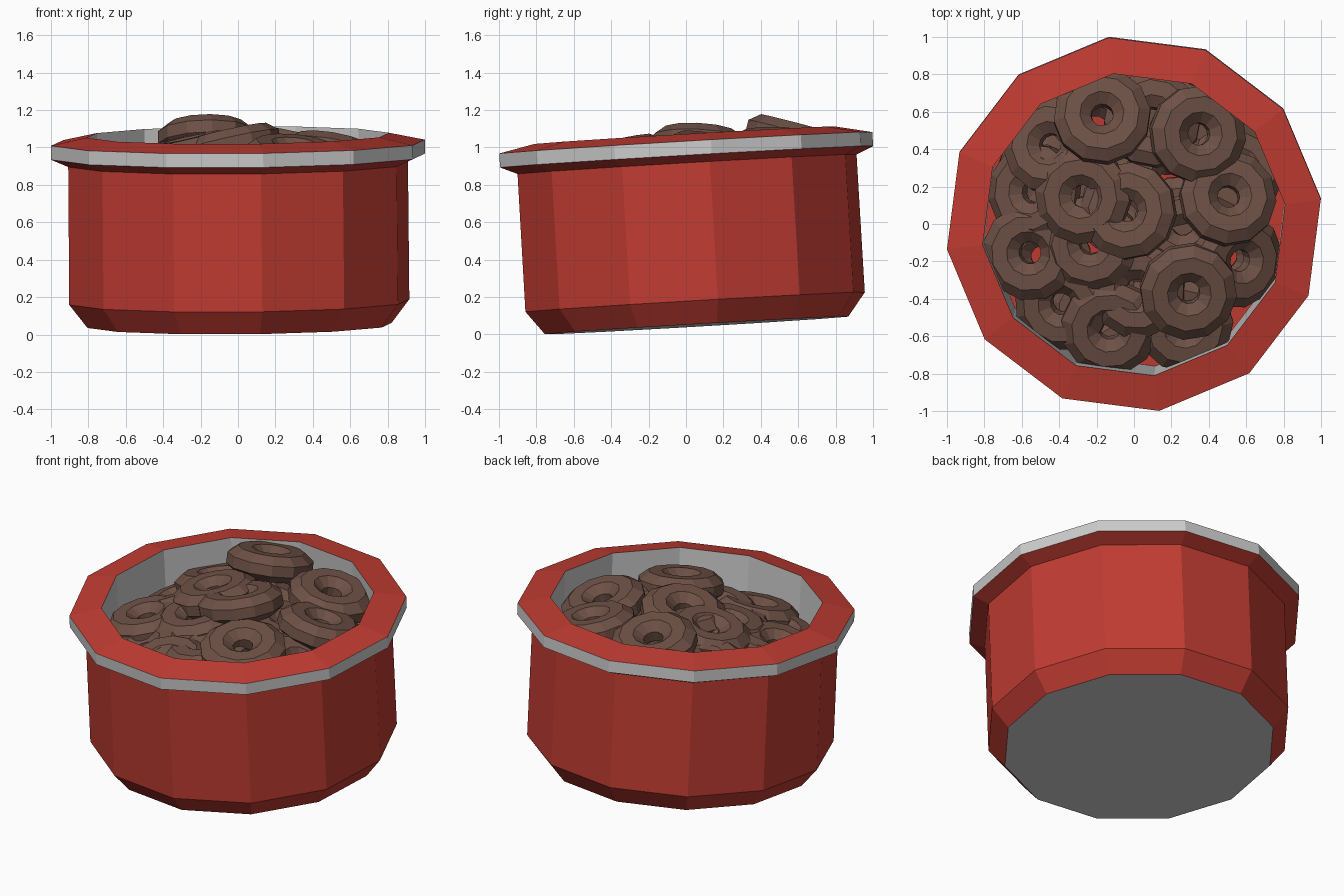
import bpy, bmesh, math, random
from mathutils import Vector, Matrix

if "Cube" in bpy.data.objects:
    bpy.data.objects.remove(bpy.data.objects["Cube"])

random.seed(4)


def material(name, color):
    m = bpy.data.materials.new(name)
    m.diffuse_color = (*color, 1)
    m.use_nodes = True
    m.node_tree.nodes["Principled BSDF"].inputs["Base Color"].default_value = m.diffuse_color
    return m


RED = material("red", (0.53, 0.045, 0.032))
GREY = material("grey", (0.8, 0.8, 0.8))
BROWN = material("brown", (0.155, 0.082, 0.061))


def add_object(name, bm, mats):
    bmesh.ops.recalc_face_normals(bm, faces=bm.faces)
    me = bpy.data.meshes.new(name)
    bm.to_mesh(me)
    bm.free()
    for m in mats:
        me.materials.append(m)
    ob = bpy.data.objects.new(name, me)
    bpy.context.collection.objects.link(ob)
    return ob


# Bowl: twelve-sided lathe, profile as (radius, height, material of the band above)
SIDES = 12
OFFSET = math.radians(7.7)
profile = [
    (0.82, 0.0, 0), (0.917, 0.125, 0), (0.916, 0.863, 0), (1.008, 0.903, 1),
    (1.008, 0.978, 0), (0.815, 1.018, 1), (0.81, 0.25, 0),
]
bm = bmesh.new()
rings = []
for r, z, _ in profile:
    rings.append([bm.verts.new((r * math.cos(OFFSET + i * math.tau / SIDES),
                                r * math.sin(OFFSET + i * math.tau / SIDES), z))
                  for i in range(SIDES)])
for k in range(len(rings) - 1):
    for i in range(SIDES):
        j = (i + 1) % SIDES
        f = bm.faces.new((rings[k][i], rings[k][j], rings[k + 1][j], rings[k + 1][i]))
        f.material_index = profile[k][2]
bm.faces.new(rings[0]).material_index = 1     # grey underside
bm.faces.new(rings[-1]).material_index = 0    # red inner floor
bowl = add_object("bowl", bm, [RED, GREY])
bowl.matrix_world = (Matrix.Translation((0.008, 0.056, 0.0485))
                     @ Matrix.Rotation(math.radians(3.35), 4, 'X')
                     @ Matrix.Rotation(math.radians(-0.5), 4, 'Y'))

# Biscuit ring: low-poly torus shared by all pieces
MAJOR, MINOR, SEG, TUBE = 0.16, 0.108, 12, 8
bm = bmesh.new()
loops = []
for i in range(SEG):
    a = i * math.tau / SEG
    loop = []
    for k in range(TUBE):
        t = (k + 0.5) * math.tau / TUBE
        r = MAJOR + MINOR * math.cos(t)
        loop.append(bm.verts.new((r * math.cos(a), r * math.sin(a), 0.8 * MINOR * math.sin(t))))
    loops.append(loop)
for i in range(SEG):
    n = (i + 1) % SEG
    for k in range(TUBE):
        m = (k + 1) % TUBE
        bm.faces.new((loops[i][k], loops[n][k], loops[n][m], loops[i][m]))
first = add_object("biscuit_ring_1", bm, [BROWN])

# Heap: x, y, z of each ring and its slope along x and y
heap = [
    (-0.03, 0.07, 1.01, 0.22, -0.06),
    (-0.17, 0.575, 1.05, 0.02, -0.26),
    (0.34, 0.48, 0.99, -0.22, -0.03),
    (0.50, 0.14, 0.96, -0.18, -0.22),
    (0.29, -0.36, 0.95, -0.08, 0.22),
    (-0.27, 0.15, 0.97, 0.22, 0.05),
    (-0.23, -0.10, 0.90, 0.15, 0.15),
    (-0.55, -0.15, 0.83, 0.20, 0.10),
    (-0.44, 0.42, 0.90, 0.25, -0.15),
    (-0.13, -0.55, 0.80, 0.05, 0.28),
    (0.02, -0.35, 0.86, 0.15, 0.12),
    (0.55, -0.19, 0.82, -0.60, 0.20),
    (0.27, -0.53, 0.78, -0.05, 0.25),
    (-0.53, 0.17, 0.85, 0.45, 0.0),
    (-0.38, -0.42, 0.78, 0.25, 0.25),
    (0.10, 0.56, 0.89, 0.0, -0.20),
    (0.20, 0.24, 0.84, 0.0, 0.0),
    (0.54, 0.28, 0.82, -0.30, -0.20),
    (0.26, 0.0, 0.82, 0.0, 0.05),
]
# Lower layer that carries the heap
for i in range(8):
    a = (i + 0.5) * math.tau / 8
    heap.append((0.53 * math.cos(a), 0.03 + 0.53 * math.sin(a), 0.64, 0.0, 0.1))
heap += [(-0.08, 0.1, 0.70, 0.05, 0.0), (0.15, -0.12, 0.66, 0.0, 0.1)]

for i, (x, y, z, sx, sy) in enumerate(heap):
    ob = first
    if i:
        ob = bpy.data.objects.new(f"biscuit_ring_{i + 1}", first.data)
        bpy.context.collection.objects.link(ob)
    tilt = Vector((0, 0, 1)).rotation_difference(Vector((-sx, -sy, 1)))
    ob.matrix_world = (Matrix.Translation((x, y, z)) @ tilt.to_matrix().to_4x4()
                       @ Matrix.Rotation(random.uniform(0, math.tau), 4, 'Z'))
